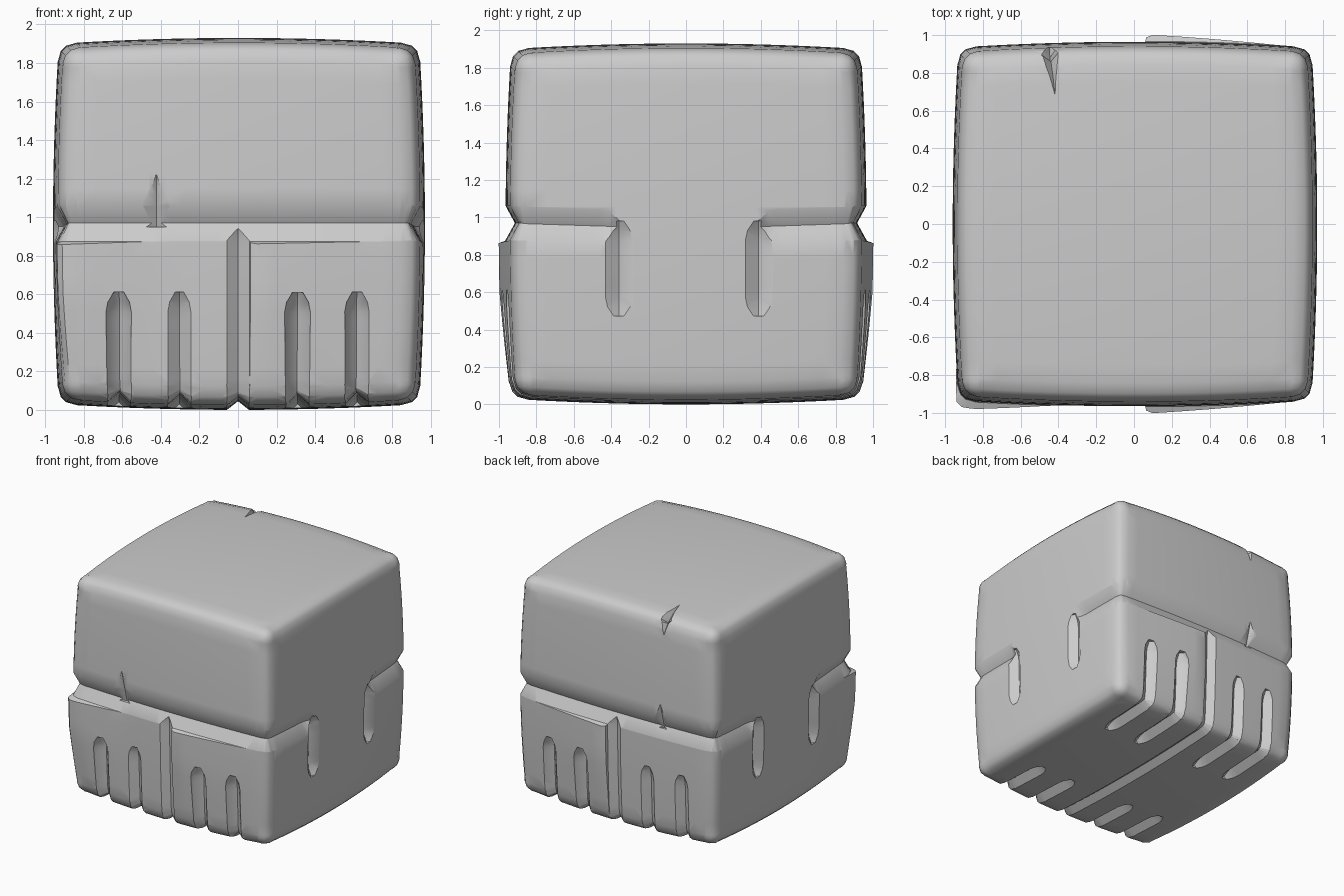
import bpy, bmesh, math
from mathutils import Vector
from mathutils.bvhtree import BVHTree

if "Cube" in bpy.data.objects:
    bpy.data.objects.remove(bpy.data.objects["Cube"])


def clamp(v):
    return max(0.0, min(1.0, v))


# Bulging block with rounded edges
bm = bmesh.new()
bmesh.ops.create_cube(bm, size=2)
bmesh.ops.subdivide_edges(bm, edges=bm.edges[:], cuts=19, use_grid_fill=True)
bmesh.ops.recalc_face_normals(bm, faces=bm.faces[:])
bm.normal_update()
rim = [e for e in bm.edges if e.link_faces[0].normal.dot(e.link_faces[1].normal) < 0.5]
for v in bm.verts:
    x, y, z = v.co
    v.co = (x * (0.965 - 0.03 * (y * y + z * z)) + 0.005,
            y * (0.965 - 0.03 * (x * x + z * z)),
            z * (0.965 - 0.03 * (x * x + y * y)) + 0.965)
bmesh.ops.bevel(bm, geom=rim, offset=0.075, segments=3, profile=0.5, affect='EDGES')
bm.normal_update()
surface = BVHTree.FromBMesh(bm)

# Uneven hands pushed out of the lower half, front and back
for v in bm.verts:
    x, y, z = v.co
    if z > 0.93:
        continue
    rise = clamp(z / 0.6) * clamp((abs(y) - 0.8) / 0.1)
    push = 0.0
    if x > 0.03:
        push = 0.037 * (1 - clamp((x - 0.1) / 0.7))
    elif y < 0:
        push = 0.045 * clamp((-x - 0.4) / 0.5)
        if x < -0.85:
            v.co.x -= 0.02 * rise
    v.co.y += math.copysign(push * rise, y)

mesh = bpy.data.meshes.new("block")
bm.to_mesh(mesh)
bm.free()
block = bpy.data.objects.new("stone_block", mesh)
bpy.context.collection.objects.link(block)


def volume(m):
    b = bmesh.new()
    b.from_mesh(m)
    vol = b.calc_volume(signed=True) if b.faces else 0.0
    b.free()
    return vol


def cut(cutter):
    """Subtract a cutter, keeping the result only if it is a small, sound cut."""
    before = volume(block.data)
    for solver in ('EXACT', 'MANIFOLD'):
        mod = block.modifiers.new("cut", 'BOOLEAN')
        mod.operation = 'DIFFERENCE'
        mod.solver = solver
        mod.object = cutter
        dg = bpy.context.evaluated_depsgraph_get()
        dg.update()
        baked = bpy.data.meshes.new_from_object(block.evaluated_get(dg))
        block.modifiers.clear()
        if 0.97 < volume(baked) / before < 0.999999:
            block.data = baked
            break
    bpy.data.objects.remove(cutter)


def groove(path, w, d, taper=None):
    """V-shaped cut that follows the block surface under a path."""
    pts = []
    path = [Vector(p) for p in path]
    for a, b in zip(path, path[1:]):
        n = max(1, round((b - a).length / 0.05))
        pts += [a.lerp(b, i / n) for i in range(n)]
    pts.append(path[-1])
    hits = [surface.find_nearest(p)[:2] for p in pts]
    last = len(hits) - 1
    b = bmesh.new()
    rings = []
    for i, (p, _) in enumerate(hits):
        near = hits[max(i - 2, 0):i + 3]
        n = sum((h[1] for h in near), Vector()).normalized()
        t = (hits[min(i + 1, last)][0] - hits[max(i - 1, 0)][0]).normalized()
        side = t.cross(n).normalized()
        if taper:
            k = max(0.04, taper(i / last))
        else:
            k = (0.4, 0.85)[min(i, last - i)] if min(i, last - i) < 2 else 1
        prof = ((0, -d * k), (w * k, 0.002), (w * k * 1.4, 0.1),
                (-w * k * 1.4, 0.1), (-w * k, 0.002))
        rings.append([b.verts.new(p + side * u + n * h) for u, h in prof])
    for r, s in zip(rings, rings[1:]):
        for j in range(5):
            b.faces.new((r[j], r[(j + 1) % 5], s[(j + 1) % 5], s[j]))
    b.faces.new(rings[0][::-1])
    b.faces.new(rings[-1])
    bmesh.ops.triangulate(b, faces=b.faces[:])
    bmesh.ops.recalc_face_normals(b, faces=b.faces[:])
    if b.calc_volume(signed=True) < 0:
        bmesh.ops.reverse_faces(b, faces=b.faces[:])
    m = bpy.data.meshes.new("groove")
    b.to_mesh(m)
    b.free()
    o = bpy.data.objects.new("groove_cutter", m)
    bpy.context.collection.objects.link(o)
    o.hide_render = True
    cut(o)


for s in (-1, 1):
    e = 0.36 if s < 0 else 0.39
    # Long groove above the hands, wrapping onto both sides
    groove([(1, s * e, 0.95), (1, s, 0.97), (-1, s, 0.97), (-1, s * e, 0.95)], 0.095, 0.05)
    # Downward ends of that groove
    for x in (-1, 1):
        groove([(x, s * e, 0.98), (x, s * e, 0.47)], 0.075, 0.05)
    # Finger grooves running under the block
    for x in (-0.62, -0.305, 0.31, 0.62):
        groove([(x, s, 0.61), (x, s, 0), (x, s * 0.4, 0)], 0.062, 0.055)

# Gap between the hands
groove([(0, -1, 0.98), (0, -1, 0), (0, 1, 0), (0, 1, 0.98)], 0.06, 0.045)

# Chips and cracks
groove([(-0.425, -1, 0.95), (-0.425, -1, 1.22)], 0.12, 0.07, lambda t: 1 - t)
groove([(-0.43, 1, 0.95), (-0.43, 1, 1.17)], 0.10, 0.06, lambda t: 1 - t)
groove([(-0.42, 0.69, 1.95), (-0.45, 0.96, 1.93), (-0.45, 1, 1.76)], 0.05, 0.07,
       lambda t: min(t / 0.6, (1 - t) / 0.4))

bpy.context.view_layer.objects.active = block
block.select_set(True)
bpy.ops.object.shade_smooth_by_angle(angle=math.radians(35))
